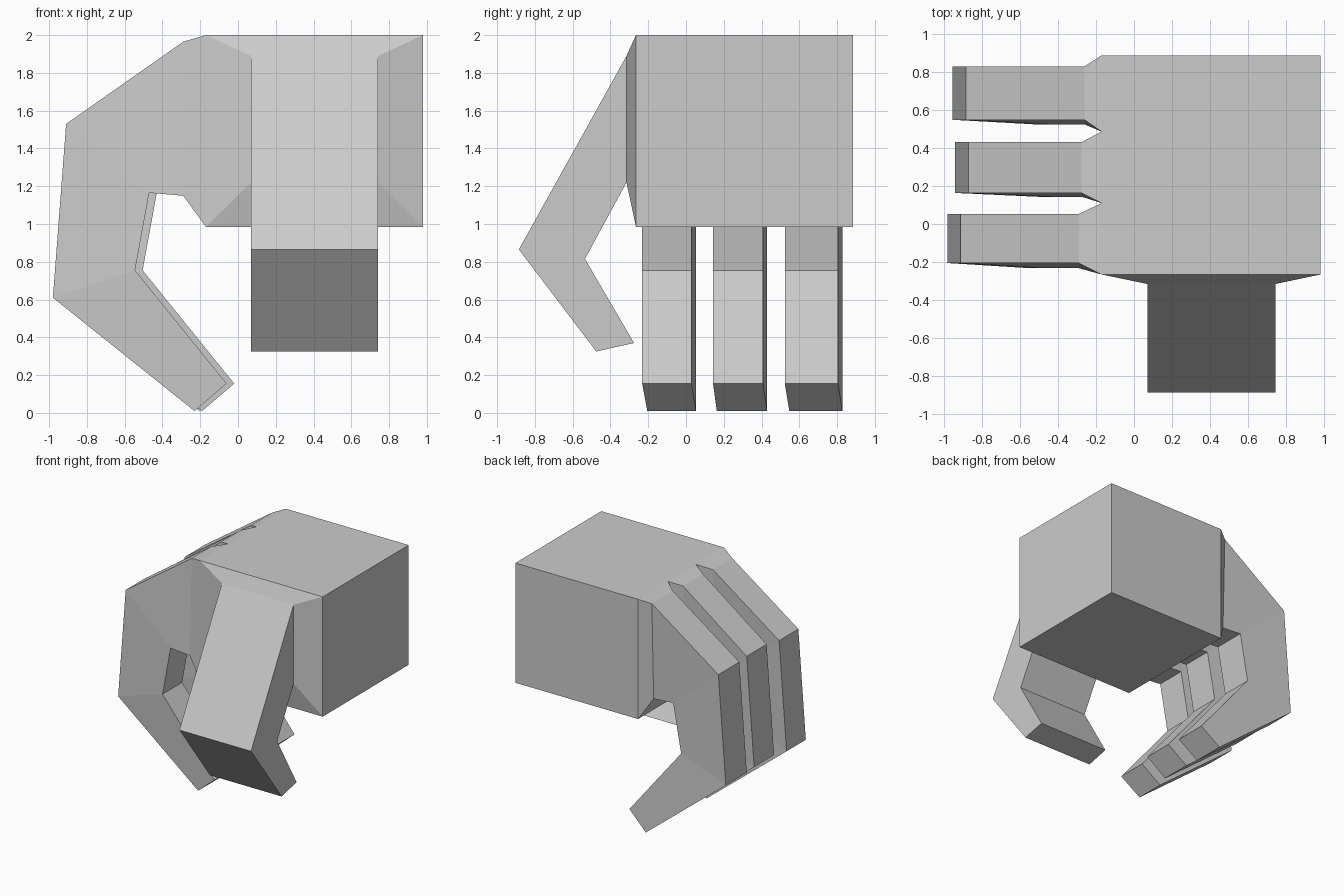
import bpy, bmesh
from mathutils import Vector

if "Cube" in bpy.data.objects:
    bpy.data.objects.remove(bpy.data.objects["Cube"])


def finish(name, bm):
    mesh = bpy.data.meshes.new(name)
    bm.to_mesh(mesh)
    bm.free()
    obj = bpy.data.objects.new(name, mesh)
    bpy.context.collection.objects.link(obj)
    return obj


def loft(name, rings):
    """Skin a chain of quads, leaving it open where it joins the palm."""
    bm = bmesh.new()
    loops = [[bm.verts.new(p) for p in ring] for ring in rings]
    for a, b in zip(loops, loops[1:]):
        for i in range(4):
            j = (i + 1) % 4
            bm.faces.new((a[i], a[j], b[j], b[i]))
    base = bm.faces.new(loops[0])
    bm.faces.new(loops[-1])
    bmesh.ops.recalc_face_normals(bm, faces=bm.faces)
    bmesh.ops.delete(bm, geom=[base], context='FACES_ONLY')
    return finish(name, bm)


X0, X1, Y0, Y1, Z0, Z1 = -0.17, 0.98, -0.265, 0.885, 0.985, 2.0

# Palm block, open on the finger side and the thumb side
bm = bmesh.new()
bmesh.ops.create_cube(bm, size=1)
for v in bm.verts:
    v.co = Vector((X1 if v.co.x > 0 else X0,
                   Y1 if v.co.y > 0 else Y0,
                   Z1 if v.co.z > 0 else Z0))
bm.normal_update()
joined = [f for f in bm.faces if f.normal.x < -0.9 or f.normal.y < -0.9]
bmesh.ops.delete(bm, geom=joined, context='FACES_ONLY')
finish("palm", bm)

# Finger side profile: outer and inner (x, z) at root and each joint
profile = [((-0.29, 1.965), (-0.29, 1.15)),
           ((-0.91, 1.53), (-0.47, 1.165)),
           ((-0.98, 0.61), (-0.545, 0.755)),
           ((-0.23, 0.01), (-0.06, 0.155))]

# Fingers: palm cell, outer y span, inner y span, root shift, joint shift
fingers = [((Y0, 0.11), (-0.205, 0.053), (-0.232, 0.03), 0.0, 0.0),
           ((0.11, 0.485), (0.163, 0.43), (0.143, 0.408), 0.015, 0.04),
           ((0.485, Y1), (0.547, 0.828), (0.523, 0.805), 0.03, 0.027)]
for n, (cell, yo, yi, root_dx, dx) in enumerate(fingers, 1):
    rings = [[(X0, cell[0], Z1), (X0, cell[1], Z1),
              (X0, cell[1], Z0), (X0, cell[0], Z0)]]
    for k, ((ox, oz), (ix, iz)) in enumerate(profile):
        s = dx if k else root_dx
        rings.append([(ox + s, yo[0], oz), (ox + s, yo[1], oz),
                      (ix + s, yi[1], iz), (ix + s, yi[0], iz)])
    loft(f"finger_{n}", rings)

# Thumb: outer and inner (y, z) at each joint, constant width
TX0, TX1 = 0.07, 0.742
rings = [[(X0, Y0, Z1), (X1, Y0, Z1), (X1, Y0, Z0), (X0, Y0, Z0)]]
for (oy, oz), (iy, iz) in [((-0.315, 1.89), (-0.315, 1.22)),
                           ((-0.885, 0.865), (-0.535, 0.815)),
                           ((-0.475, 0.325), (-0.275, 0.37))]:
    rings.append([(TX0, oy, oz), (TX1, oy, oz), (TX1, iy, iz), (TX0, iy, iz)])
loft("thumb", rings)
